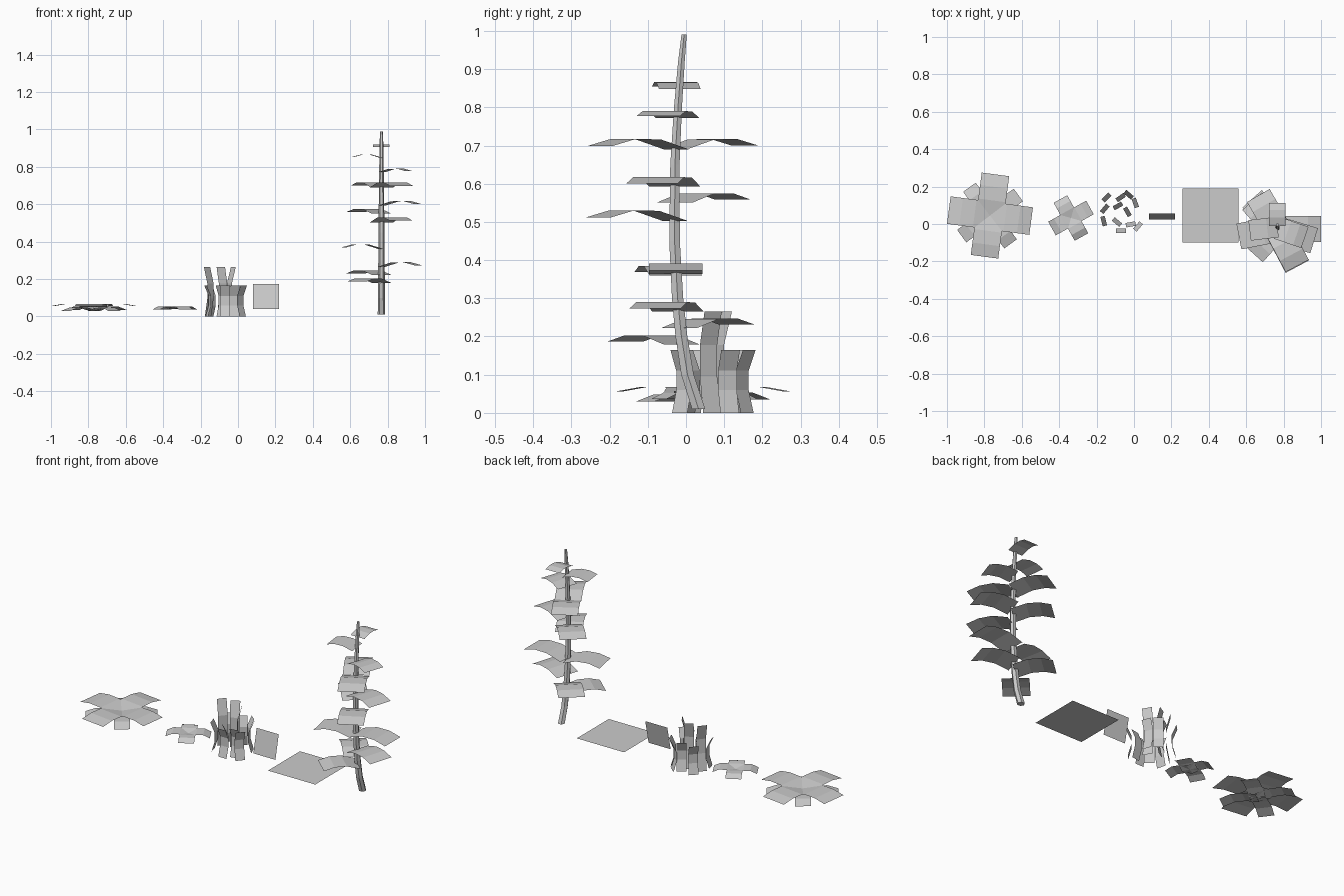
import bpy, math
from mathutils import Vector

if "Cube" in bpy.data.objects:
    bpy.data.objects.remove(bpy.data.objects["Cube"])


def make(name, verts, faces):
    me = bpy.data.meshes.new(name)
    me.from_pydata(verts, [], faces)
    me.update()
    ob = bpy.data.objects.new(name, me)
    bpy.context.collection.objects.link(ob)
    return ob


def ribbon(name, pts, angle, width, origin):
    """Bent strip: pts are (radial distance, height), turned about z at origin."""
    a = math.radians(angle)
    out = Vector((math.cos(a), math.sin(a), 0))
    side = Vector((-math.sin(a), math.cos(a), 0)) * width / 2
    verts = []
    for r, z in pts:
        c = Vector(origin) + out * r + Vector((0, 0, z))
        verts += [c - side, c + side]
    faces = [(2 * i, 2 * i + 2, 2 * i + 3, 2 * i + 1) for i in range(len(pts) - 1)]
    return make(name, verts, faces)


def leaf(name, angle, length, width, origin, root, drop):
    """Arched leaf: origin z is the crest height."""
    pts = [(0.0, -root), (length * .37, -.001), (length * .7, 0), (length, -drop)]
    return ribbon(name, pts, angle, width, origin)


# Large ground plant: four broad leaves over four small ones
for i in range(4):
    leaf("broad_leaf", -7.6 + 90 * i, .222, .148, (-.77, .045, .068), .018, .012)
    low = .048 if i > 1 else .053
    leaf("under_leaf", 36 + 90 * i, .187, .083, (-.77, .045, low), .018, .018)

# Small ground plant
for i in range(4):
    leaf("small_leaf", 29 + 90 * i, .116, .083, (-.337, .032, .053), .012, .016)

# Clump of upright blades (x, y, outward angle, height)
blades = [
    (-.03, .155, 50, .165), (.005, .112, 20, .165), (-.07, .14, 125, .165),
    (-.145, .14, 135, .165), (-.155, .08, 140, .265), (-.085, .095, 120, .265),
    (-.037, .064, 30, .265), (-.16, .016, 195, .165), (-.09, .012, 230, .165),
    (-.018, 0, 280, .165), (.02, -.012, 320, .165), (-.07, -.035, 270, .165),
]
for x, y, ang, h in blades:
    prof = [(.007, 0), (-.010, h * .36), (-.010, h * .67), (.014, h)]
    ribbon("blade", prof, ang, .052, (x, y, 0))

# Upright leaning panel and flat panel
make("upright_panel", [(.08, .025, .04), (.22, .025, .04), (.22, .055, .175), (.08, .055, .175)],
     [(0, 1, 2, 3)])
make("flat_panel", [(.26, -.1, .037), (.56, -.1, .037), (.56, .19, .037), (.26, .19, .037)],
     [(0, 1, 2, 3)])

# Curved tapering stem (y, z, radius)
SX = .767
path = [(.033, .01, .02), (.004, .1, .019), (-.012, .2, .018), (-.022, .3, .017),
        (-.03, .45, .016), (-.029, .65, .014), (-.021, .8, .012), (-.012, .92, .010), (-.005, .99, .008)]
N = 6
verts, faces = [], []
for y, z, r in path:
    for k in range(N):
        t = 2 * math.pi * k / N
        verts.append((SX + r * math.cos(t), y + r * math.sin(t), z))
for i in range(len(path) - 1):
    for k in range(N):
        a, b = i * N + k, i * N + (k + 1) % N
        faces.append((a, b, b + N, a + N))
faces.append(tuple(range(len(verts) - N, len(verts))))
faces.append(tuple(reversed(range(N))))
make("stem", verts, faces)


def stem_y(z):
    for (y0, z0, _), (y1, z1, _) in zip(path, path[1:]):
        if z <= z1:
            return y0 + (y1 - y0) * (z - z0) / (z1 - z0)
    return path[-1][0]


# Stem leaves (crest height, angle, length, width)
stem_leaves = [
    (.203, -132, .195, .14), (.247, 132, .203, .14), (.290, -17, .205, .14),
    (.385, 191, .21, .14), (.391, 0, .233, .14), (.530, -62, .225, .14),
    (.575, 132, .203, .14), (.617, -17, .205, .14), (.717, -62, .225, .14),
    (.717, 120, .205, .14), (.790, -19, .155, .12), (.866, 187, .15, .11),
    (.920, 90, .125, .088),
]
for z, ang, length, width in stem_leaves:
    leaf("stem_leaf", ang, length, width, (SX, stem_y(z), z), .12 * length, .08 * length)
